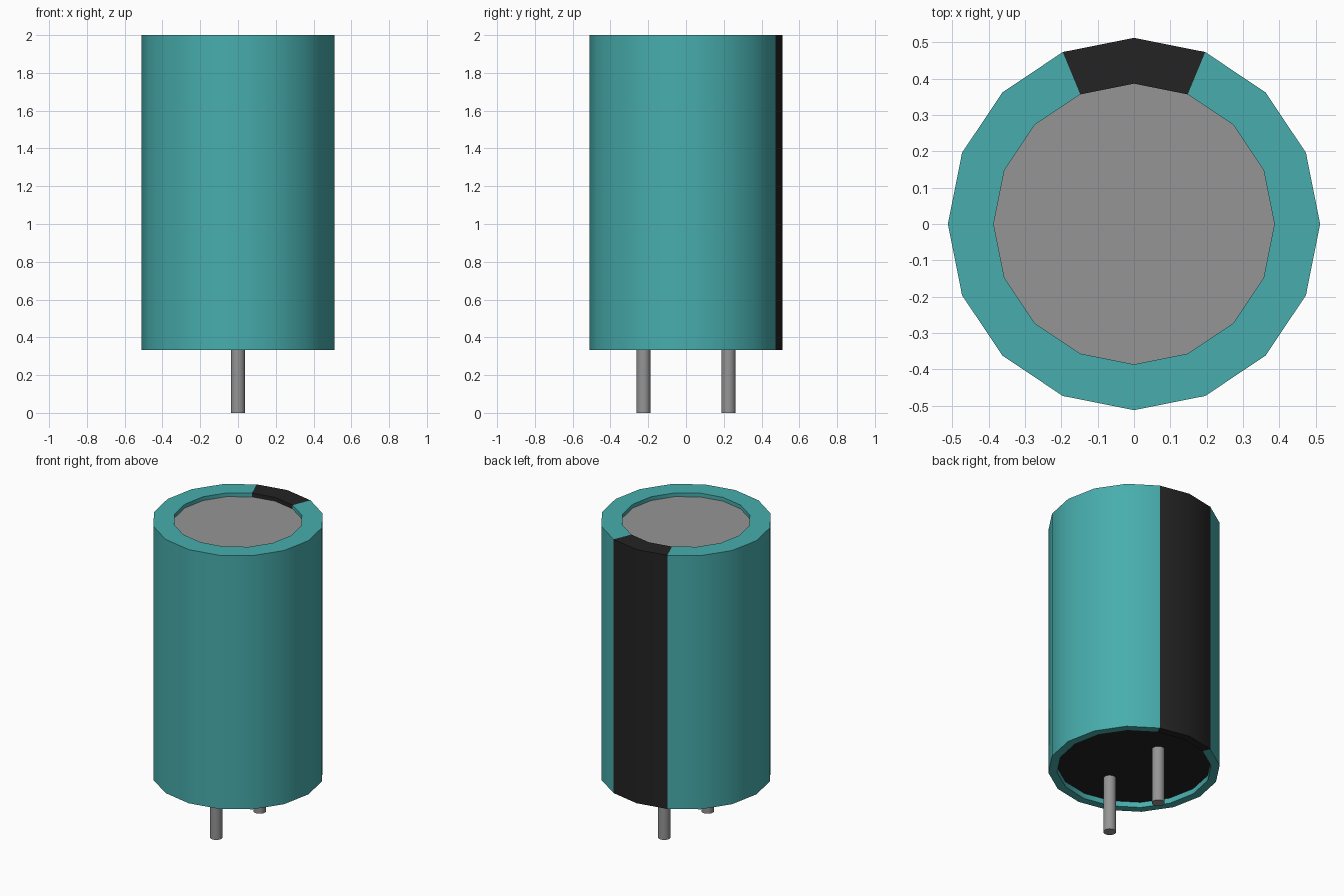
import bpy, bmesh, math

cube = bpy.data.objects.get("Cube")
if cube:
    bpy.data.objects.remove(cube, do_unlink=True)


def material(name, rgb):
    m = bpy.data.materials.new(name)
    m.use_nodes = True
    m.diffuse_color = (*rgb, 1)
    m.node_tree.nodes["Principled BSDF"].inputs["Base Color"].default_value = (*rgb, 1)
    return m


TEAL = material("teal sleeve", (0.065, 0.42, 0.42))
BLACK = material("black", (0.017, 0.017, 0.017))
GREY = material("grey metal", (0.30, 0.30, 0.30))

SIDES = 16


def lathe(name, profile, mats, sides=SIDES, cap_start=False, cap_end=False, at=(0, 0, 0)):
    """Spin a (radius, height) profile around z; profile runs bottom to top outside."""
    bm = bmesh.new()
    rings = [[bm.verts.new((r * math.cos(2 * math.pi * i / sides),
                            r * math.sin(2 * math.pi * i / sides), z))
              for i in range(sides)] for r, z in profile]
    for a, b in zip(rings, rings[1:]):
        for i in range(sides):
            j = (i + 1) % sides
            bm.faces.new((a[i], a[j], b[j], b[i]))
    if cap_start:
        bm.faces.new(rings[0][::-1])
    if cap_end:
        bm.faces.new(rings[-1])
    mesh = bpy.data.meshes.new(name)
    bm.to_mesh(mesh)
    bm.free()
    for m in mats:
        mesh.materials.append(m)
    ob = bpy.data.objects.new(name, mesh)
    ob.location = at
    bpy.context.collection.objects.link(ob)
    bpy.ops.object.select_all(action='DESELECT')
    ob.select_set(True)
    bpy.context.view_layer.objects.active = ob
    bpy.ops.object.shade_smooth_by_angle(angle=math.radians(30))
    return ob


# Sleeve with rolled-in rims at both ends
sleeve = lathe("sleeve", [(0.46, 0.368), (0.46, 0.333), (0.512, 0.333),
                          (0.512, 2.0), (0.386, 2.0), (0.386, 1.975)], [TEAL, BLACK])

# Polarity stripe: the two facets either side of the back (+y)
for p in sleeve.data.polygons:
    c = p.center
    if c.y > 0 and abs(math.atan2(c.x, c.y)) < math.radians(22.5):
        p.material_index = 1

# Metal can top and rubber base, both recessed
lathe("can_top", [(0.386, 1.965), (0.386, 1.975)], [GREY], cap_start=True, cap_end=True)
lathe("base_plug", [(0.46, 0.368), (0.46, 0.39)], [BLACK], cap_start=True, cap_end=True)

# Two wire leads
for name, y in (("front_lead", -0.225), ("back_lead", 0.225)):
    lathe(name, [(0.038, 0.0), (0.038, 0.375)], [GREY], cap_start=True, cap_end=True, at=(0, y, 0))
